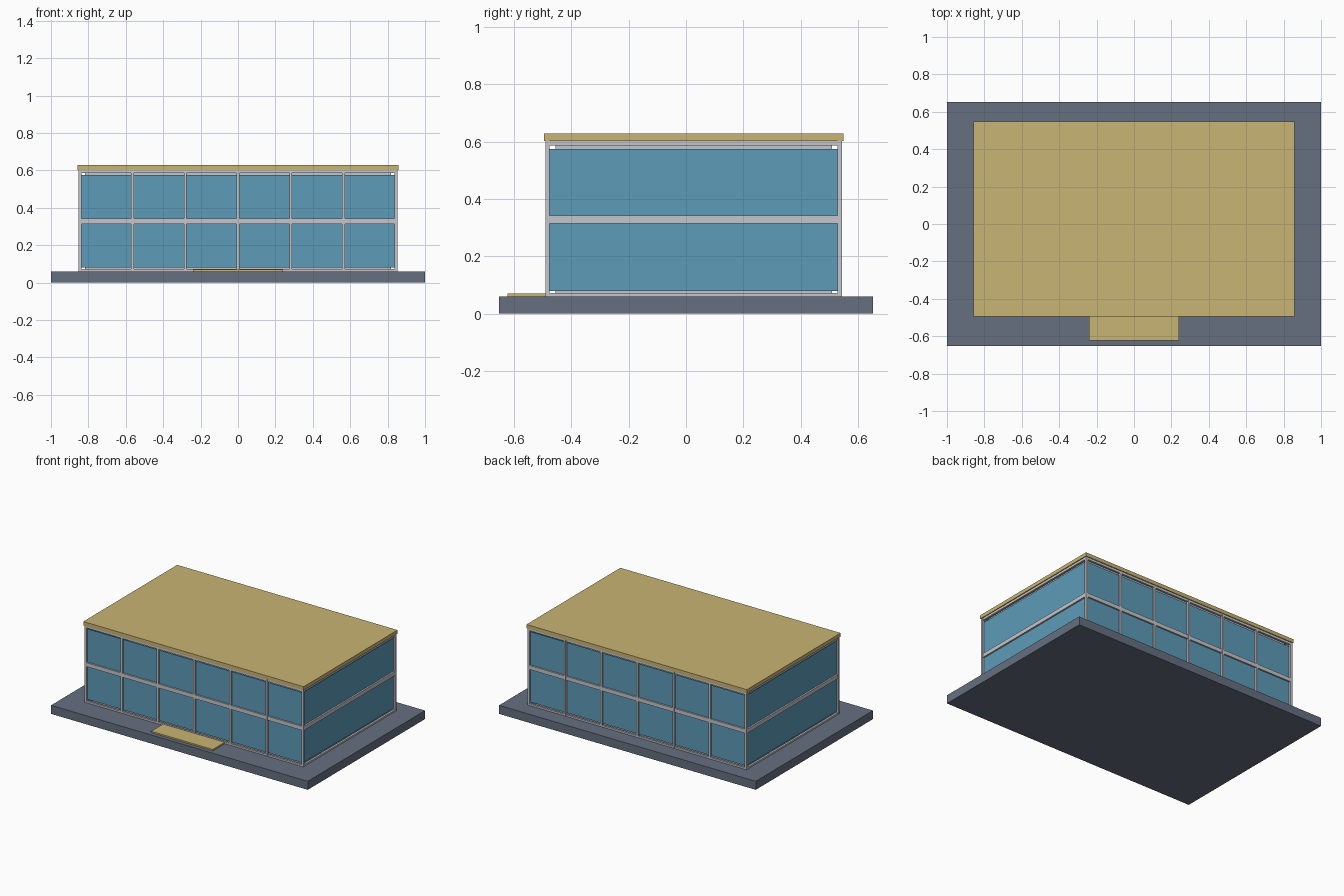
import bpy

cube = bpy.data.objects.get("Cube")
if cube:
    bpy.data.objects.remove(cube, do_unlink=True)


def linear(c):
    c /= 255
    return c / 12.92 if c <= 0.04045 else ((c + 0.055) / 1.055) ** 2.4


def material(name, *rgb):
    col = [linear(c) for c in rgb] + [1.0]
    m = bpy.data.materials.new(name)
    m.use_nodes = True
    m.diffuse_color = col
    m.node_tree.nodes["Principled BSDF"].inputs["Base Color"].default_value = col
    return m


SLATE = material("slate grey", 102, 112, 128)
SAND = material("sand", 201, 181, 116)
FRAME = material("light grey", 197, 198, 204)
GLASS = material("blue glass", 93, 155, 184)


def box(name, x, y, z, mat):
    """Box from (low, high) pairs on each axis."""
    bpy.ops.mesh.primitive_cube_add(size=1, location=[sum(r) / 2 for r in (x, y, z)])
    ob = bpy.context.object
    ob.name = name
    ob.scale = [r[1] - r[0] for r in (x, y, z)]
    bpy.ops.object.transform_apply(location=False, rotation=False, scale=True)
    ob.data.materials.append(mat)
    return ob


W, FRONT, BACK = 0.853, -0.491, 0.544    # outer faces of the frame
BAR = 0.015                              # frame bar thickness
BASE, EAVES = 0.06, 0.602
BAYS = 6
STOREYS = {"lower": (0.08, 0.314), "upper": (0.342, 0.575)}
RAILS = {"sill": (BASE, BASE + 0.012), "middle": (0.314, 0.342), "head": (EAVES - 0.016, EAVES)}

# Ground slab, entrance step and roof
box("ground_slab", (-1, 1), (-0.652, 0.652), (0, BASE), SLATE)
box("entrance_step", (-0.24, 0.24), (-0.623, FRONT), (BASE, 0.07), SAND)
box("roof", (-0.858, 0.858), (-0.495, 0.549), (EAVES, 0.628), SAND)

# Inner floor slabs, set back from the facade
for name, z in {"ground": (BASE, 0.08), "first": (0.314, 0.342), "ceiling": (0.574, EAVES)}.items():
    box(name + "_floor", (-W + 0.035, W - 0.035), (FRONT + 0.035, BACK - 0.035), z, FRAME)

# Long facades: posts, rails and panes
spacing = (2 * W - BAR) / BAYS
posts = [-W + BAR / 2 + i * spacing for i in range(BAYS + 1)]
for side, face, inward in (("front", FRONT, 1), ("back", BACK, -1)):
    def depth(a, b):
        return sorted((face + inward * a, face + inward * b))

    for i, x in enumerate(posts):
        box(f"{side}_post_{i}", (x - BAR / 2, x + BAR / 2), depth(0, BAR), (BASE, EAVES), FRAME)
    for name, z in RAILS.items():
        box(f"{side}_{name}_rail", (-W + BAR, W - BAR), depth(0.001, BAR), z, FRAME)
    for i in range(BAYS):
        for name, z in STOREYS.items():
            box(f"{side}_{name}_pane_{i}", (posts[i] + BAR / 2, posts[i + 1] - BAR / 2),
                depth(0.012, 0.018), z, GLASS)

# End walls: rails and one wide pane per storey
for side, s in (("left", 1), ("right", -1)):
    def across(a, b):
        return sorted((s * (W - a), s * (W - b)))

    for name, z in RAILS.items():
        box(f"{side}_{name}_rail", across(0.001, BAR), (FRONT + BAR, BACK - BAR), z, FRAME)
    for name, z in STOREYS.items():
        box(f"{side}_{name}_pane", across(0.012, 0.018), (FRONT + BAR, BACK - BAR), z, GLASS)
